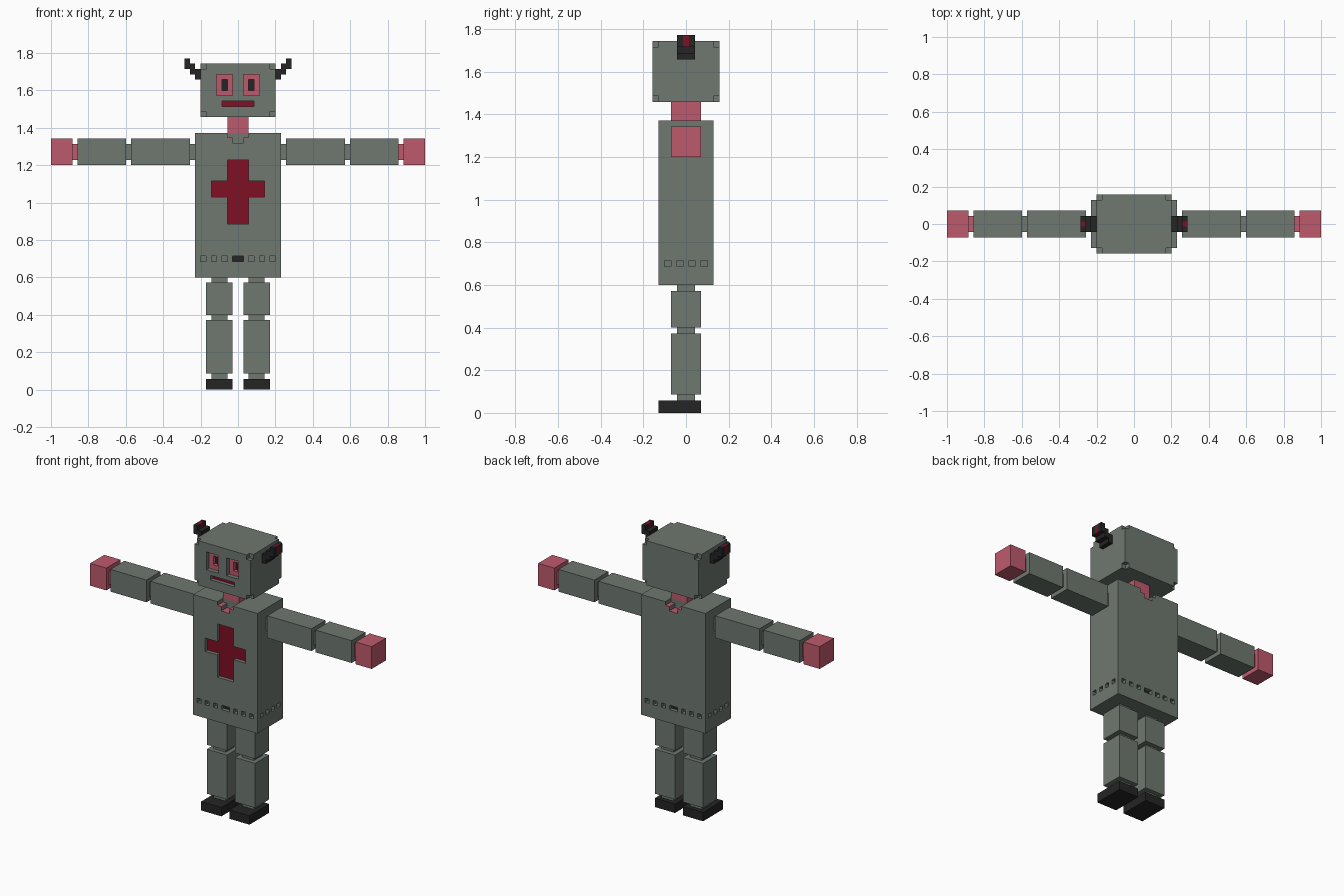
import bpy
import bmesh

old = bpy.data.objects.get("Cube")
if old:
    bpy.data.objects.remove(old, do_unlink=True)

V = 1 / 35      # one block unit
THIN = 0.15     # plate thickness in block units


def material(name, r, g, b):
    m = bpy.data.materials.new(name)
    m.use_nodes = True
    m.diffuse_color = (r, g, b, 1)
    m.node_tree.nodes["Principled BSDF"].inputs["Base Color"].default_value = (r, g, b, 1)
    return m


METAL = material("grey_green", 0.156, 0.188, 0.162)
PINK = material("rose_pink", 0.515, 0.102, 0.150)
RED = material("dark_red", 0.209, 0.005, 0.018)
BLACK = material("black", 0.018, 0.018, 0.018)


def blocks(name, mat, *boxes):
    """One object from boxes given as ((x0, x1), (y0, y1), (z0, z1)) in block units."""
    bm = bmesh.new()
    for box in boxes:
        verts = bmesh.ops.create_cube(bm, size=1)["verts"]
        for v in verts:
            for i, ends in enumerate(box):
                lo, hi = sorted(ends)
                v.co[i] = V * (lo if v.co[i] < 0 else hi)
    mesh = bpy.data.meshes.new(name)
    bm.to_mesh(mesh)
    bm.free()
    mesh.materials.append(mat)
    obj = bpy.data.objects.new(name, mesh)
    bpy.context.collection.objects.link(obj)
    return obj


def carve(obj, *boxes):
    """Cut a group of separate boxes out of an object."""
    cutter = blocks("cutter", obj.data.materials[0], *boxes)
    cutter.hide_render = True
    mod = obj.modifiers.new("carve", "BOOLEAN")
    mod.operation = "DIFFERENCE"
    mod.solver = "EXACT"
    mod.object = cutter
    bpy.context.view_layer.objects.active = obj
    bpy.ops.object.modifier_apply(modifier=mod.name)
    bpy.data.objects.remove(cutter, do_unlink=True)


def flip(s, lo, hi):
    return (s * lo, s * hi)


LIMB = (-2.5, 2.5)
JOINT = (-1.5, 1.5)
SIDES = ((1, "left"), (-1, "right"))

# Torso with recessed cross, stepped collar and a belt of small holes
torso = blocks("torso", METAL, ((-8, 8), (-4.5, 4.5), (21, 48)))
belt = (24, 25)
cuts = [((-2, 2), (-6, -3.5), (31, 43))]
for s in (1, -1):
    face = flip(s, 3.5, 6)
    cuts.append(((-1, 1), face, belt))
    cuts += [((x - 0.5, x + 0.5), face, belt) for x in (-6.5, -4.5, -2.5, 2.5, 4.5, 6.5)]
    cuts += [(flip(s, 7, 9), (y - 0.5, y + 0.5), belt) for y in (-3, -1, 1, 3)]
    cuts.append(((-1, 1), flip(s, 2.5, 6), (46, 50)))
carve(torso, *cuts)
carve(torso, ((-5, 5), (-6, -3.5), (36, 39)),
      *[((-2, 2), flip(s, 2.5, 6), (47, 50)) for s in (1, -1)])

plate = (-3.5 - THIN, -3.5)
blocks("chest_cross", RED, ((-2, 2), plate, (31, 43)),
       ((-5, -2), plate, (36, 39)), ((2, 5), plate, (36, 39)))
blocks("belt_buckles", BLACK,
       *[((-1, 1), flip(s, 3.5, 3.5 + THIN), belt) for s in (1, -1)])

# Neck and the skin showing on the collar steps
blocks("neck", PINK, ((-2, 2), LIMB, (46, 51)))
collar = []
for s in (1, -1):
    depth = flip(s, 2.5, 4.5)
    collar.append(((-1, 1), depth, (46, 46 + THIN)))
    collar += [(flip(t, 1, 2), depth, (47, 47 + THIN)) for t in (1, -1)]
blocks("collar_skin", PINK, *collar)

# Head with clipped corners, eye sockets and a mouth slot
head = blocks("head", METAL, ((-7, 7), (-5.5, 5.5), (51, 61)))
cuts = [((-3, 3), (-7, -4.5), (53, 54))]
for s in (1, -1):
    cuts.append((flip(s, 1, 4), (-7, -3.5), (55, 59)))
    for t in (1, -1):
        for z in ((50, 52), (60, 62)):
            cuts.append((flip(s, 6, 8), flip(t, 4.5, 7), z))
carve(head, *cuts)
blocks("mouth", RED, ((-3, 3), (-4.5 - THIN, -4.5), (53, 54)))

for s, side in SIDES:
    # Eye
    eye = blocks(side + "_eye_frame", PINK, (flip(s, 1, 4), (-4.5, -3.5), (55, 59)))
    carve(eye, (flip(s, 2, 3), (-6, -2), (56, 58)))
    blocks(side + "_pupil", BLACK, (flip(s, 2, 3), plate, (56, 58)))

    # Stepped horn with a red core at the tip
    tip = flip(s, 9, 10)
    blocks(side + "_horn", BLACK,
           (flip(s, 7, 8), JOINT, (58, 60)), (flip(s, 8, 9), JOINT, (59, 61)),
           (tip, (-1.5, -0.5), (60, 62)), (tip, (0.5, 1.5), (60, 62)))
    blocks(side + "_horn_core", RED, (tip, (-0.5, 0.5), (60, 62)))

    # Arm
    for name, lo, hi in (("upper_arm", 9, 20), ("forearm", 21, 30), ("hand", 31, 35)):
        mat = PINK if name == "hand" else METAL
        blocks(f"{side}_{name}", mat, (flip(s, lo, hi), LIMB, (42, 47)))
    for name, lo in (("shoulder", 8), ("elbow", 20)):
        blocks(f"{side}_{name}", METAL, (flip(s, lo, lo + 1), JOINT, (43, 46)))
    blocks(side + "_wrist", PINK, (flip(s, 30, 31), JOINT, (43, 46)))

    # Leg
    blocks(side + "_foot", BLACK, (flip(s, 1, 6), (-4.5, 2.5), (0, 2)))
    for name, lo, hi in (("shin", 3, 13), ("thigh", 14, 20)):
        blocks(f"{side}_{name}", METAL, (flip(s, 1, 6), LIMB, (lo, hi)))
    for name, lo in (("ankle", 2), ("knee", 13), ("hip", 20)):
        blocks(f"{side}_{name}", METAL, (flip(s, 2, 5), JOINT, (lo, lo + 1)))
